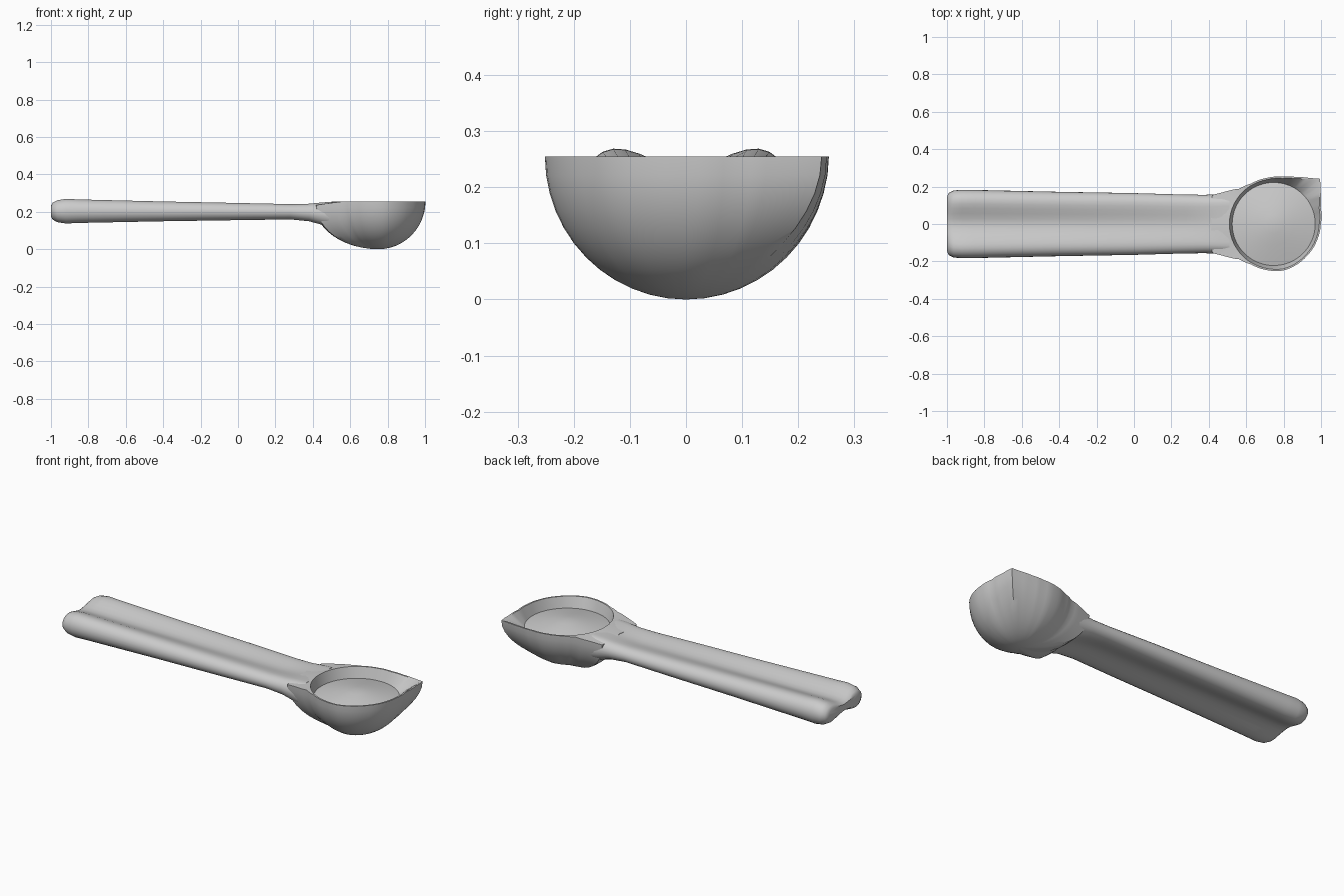
import bpy, bmesh
from math import sin, cos, pi, radians, sqrt

if "Cube" in bpy.data.objects:
    bpy.data.objects.remove(bpy.data.objects["Cube"])

def lerp_table(table, v):
    for a, b in zip(table, table[1:]):
        if v <= b[0]:
            t = max(0, (v - a[0]) / (b[0] - a[0]))
            return [p + (q - p) * t for p, q in zip(a[1:], b[1:])]
    return list(table[-1][1:])

def loft(name, rings, start=None, end=None):
    """Skin closed rings of points; optional centre points close the ends."""
    bm = bmesh.new()
    vr = [[bm.verts.new(p) for p in r] for r in rings]
    n = len(vr[0])
    for a, b in zip(vr, vr[1:]):
        for i in range(n):
            j = (i + 1) % n
            bm.faces.new((a[i], a[j], b[j], b[i]))
    for ring, tip in ((vr[0], start), (vr[-1], end)):
        if tip:
            c = bm.verts.new(tip)
            for i in range(n):
                bm.faces.new((ring[i], ring[(i + 1) % n], c))
        else:
            bm.faces.new(ring)
    bmesh.ops.recalc_face_normals(bm, faces=bm.faces)
    me = bpy.data.meshes.new(name)
    bm.to_mesh(me)
    bm.free()
    ob = bpy.data.objects.new(name, me)
    bpy.context.collection.objects.link(ob)
    bpy.ops.object.select_all(action='DESELECT')
    ob.select_set(True)
    bpy.context.view_layer.objects.active = ob
    bpy.ops.object.shade_smooth_by_angle(angle=radians(40))
    return ob

# handle: grooved bar; x, half width, centre z, lobe half height, web half height
stations = [(-1.0, .145, .203, .03, .018), (-.99, .166, .203, .046, .025),
            (-.965, .179, .203, .059, .028), (-.92, .183, .203, .066, .03),
            (-.85, .182, .203, .063, .03), (-.4, .172, .202, .053, .028),
            (0, .165, .201, .046, .027), (.28, .157, .2, .041, .027),
            (.38, .156, .196, .047, .038), (.45, .16, .19, .06, .055),
            (.51, .165, .185, .068, .067)]

def handle_ring(st):
    x, w, zc, h, web = st
    pts = []
    for i in range(40):
        a = 2 * pi * i / 40
        u = cos(a)
        k = abs(u)
        if k < .68:
            t = k / .68
            half = web + (h - web) * t * t * (3 - 2 * t)
        else:
            half = h * sqrt(max(0, 1 - ((k - .68) / .32) ** 2))
        top = sin(a) >= 0
        pts.append((x, w * u, zc + (half if top else -half)))
    return pts

loft("handle", [handle_ring(s) for s in stations])

# scoop bowl: rim outline as angle, radius, with a pouring corner and a neck
CX = .752
outline = [(0, .247), (20, .262), (35, .30), (45, .342), (52, .31), (65, .277),
           (80, .257), (100, .25), (120, .25), (135, .267), (148, .32),
           (155, .367), (180, .335), (205, .367), (212, .32), (225, .267),
           (240, .25), (260, .25), (280, .253), (300, .247), (315, .243),
           (340, .243), (360, .247)]
N = 72
angles = [360 * i / N for i in range(N)]

def at(a, r, z, cx=CX):
    return (cx + r * cos(radians(a)), r * sin(radians(a)), z)

def outer_ring(s):
    pts = []
    for a in angles:
        r = lerp_table(outline, a)[0]
        neck = 130 < a < 230
        top = .255 - (.2 * max(0, r - .27) if neck else 0)
        if a < 90:
            r = .25 + (r - .25) * s ** 2
        pts.append(at(a, r * s, top * (1 - sqrt(max(0, 1 - s * s)))))
    return pts

def inner_rim():
    pts = []
    for a in angles:
        r = lerp_table(outline, a)[0] * .965
        pts.append(at(a, min(r, .242) if 110 < a < 250 else r, .255))
    return pts

rings = [outer_ring(sin(pi / 2 * i / 12)) for i in range(1, 13)]
rings.append(inner_rim())
# low mound filling the inside of the bowl
for r, z in ((.222, .195), (.17, .207), (.11, .219), (.05, .23)):
    rings.append([at(a, r, z, .747) for a in angles])
loft("scoop_bowl", rings, start=(CX, 0, 0), end=(.75, 0, .234))
